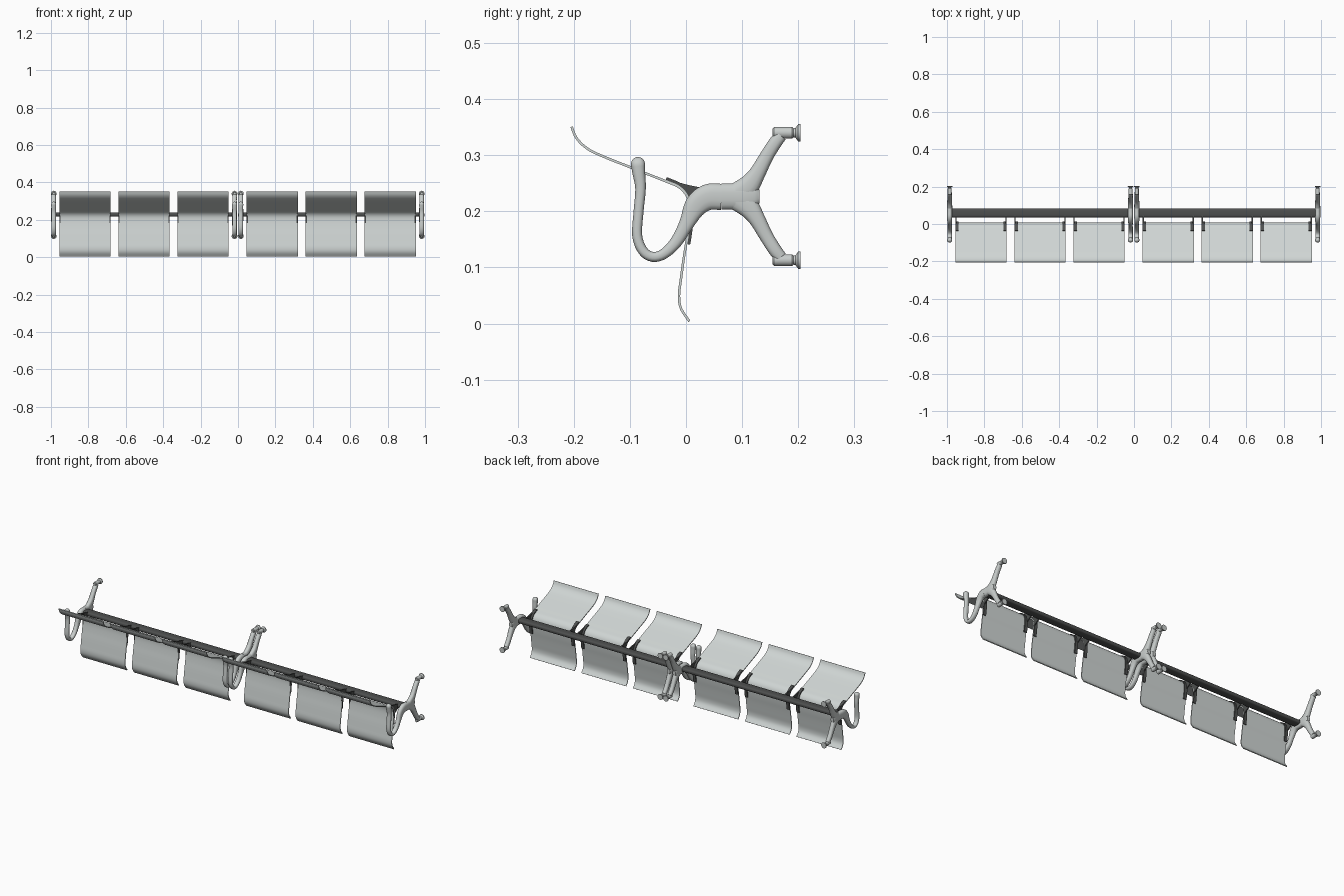
import bpy, bmesh, math
from mathutils import Vector

if "Cube" in bpy.data.objects:
    bpy.data.objects.remove(bpy.data.objects["Cube"])


def material(name, rgb):
    m = bpy.data.materials.new(name)
    m.diffuse_color = (*rgb, 1)
    m.use_nodes = True
    m.node_tree.nodes["Principled BSDF"].inputs["Base Color"].default_value = m.diffuse_color
    return m


SEAT = material("pale grey seat", (0.63, 0.67, 0.66))
METAL = material("light grey metal", (0.58, 0.61, 0.60))
DARK = material("dark grey beam", (0.075, 0.078, 0.077))


def finish(bm, name, mat):
    bmesh.ops.recalc_face_normals(bm, faces=bm.faces)
    me = bpy.data.meshes.new(name)
    bm.to_mesh(me)
    bm.free()
    me.materials.append(mat)
    ob = bpy.data.objects.new(name, me)
    bpy.context.collection.objects.link(ob)
    return ob


def smooth_path(pts, n=4):
    """Catmull-Rom interpolation of points of any dimension."""
    p = [Vector(q) for q in pts]
    p = [2 * p[0] - p[1]] + p + [2 * p[-1] - p[-2]]
    out = []
    for i in range(1, len(p) - 2):
        a, b, c, d = p[i - 1:i + 3]
        for k in range(n):
            t = k / n
            out.append(0.5 * (2 * b + (c - a) * t + (2 * a - 5 * b + 4 * c - d) * t * t
                              + (3 * b - a - 3 * c + d) * t ** 3))
    return out + [p[-2]]


def loft(name, rings, mat):
    bm = bmesh.new()
    vs = [[bm.verts.new(c) for c in r] for r in rings]
    n = len(vs[0])
    for a, b in zip(vs, vs[1:]):
        for i in range(n):
            bm.faces.new((a[i], a[(i + 1) % n], b[(i + 1) % n], b[i]))
    bm.faces.new(vs[0])
    bm.faces.new(vs[-1])
    return finish(bm, name, mat)


def oval(a, b, n=16, power=0.75):
    """Rounded-rectangle-like section."""
    out = []
    for i in range(n):
        t = 2 * math.pi * (i + 0.5) / n
        c, s = math.cos(t), math.sin(t)
        out.append((math.copysign(abs(c) ** power, c) * a, math.copysign(abs(s) ** power, s) * b))
    return out


def sweep(name, x, pts, mat, dome=False):
    """Tube in the y-z plane; points are (y, z, in-plane radius, x radius)."""
    path = smooth_path(pts)
    rings = []
    for i, p in enumerate(path):
        d = path[min(i + 1, len(path) - 1)] - path[max(i - 1, 0)]
        t = Vector((d[0], d[1])).normalized()
        rings.append((p[0], p[1], t, p[2], p[3]))
    if dome:
        y, z, t, r, w = rings[-1]
        for a in (30, 55, 80):
            s, c = math.sin(math.radians(a)), math.cos(math.radians(a))
            rings.append((y + t.x * r * s, z + t.y * r * s, t, r * c, w * c))
    return loft(name, [[(x + v, y - t.y * u, z + t.x * u) for u, v in oval(r, w)]
                       for y, z, t, r, w in rings], mat)


def prism(name, poly, x0, x1, mat):
    return loft(name, [[(x, y, z) for y, z in poly] for x in (x0, x1)], mat)


def sheet(pts, lo, hi, n=4):
    """Closed outline of a bent sheet, offset lo..hi to the left of the path."""
    path = smooth_path(pts, n)
    a, b = [], []
    for i, p in enumerate(path):
        t = (path[min(i + 1, len(path) - 1)] - path[max(i - 1, 0)]).normalized()
        nrm = Vector((-t.y, t.x))
        a.append(p + nrm * lo)
        b.append(p + nrm * hi)
    return [tuple(q) for q in a + b[::-1]]


# Seat sheet running from the upper lip round the corner to the lower lip
seat_path = [(-0.204, 0.351), (-0.196, 0.332), (-0.18, 0.315), (-0.155, 0.301),
             (-0.09, 0.275), (-0.037, 0.254), (-0.012, 0.243), (0.003, 0.225),
             (0.007, 0.2), (0.003, 0.16), (-0.003, 0.123), (-0.009, 0.08),
             (-0.0125, 0.05), (-0.009, 0.027), (0.006, 0.004)]
seat_outline = sheet(seat_path, -0.0022, 0.0022)
strap_outline = sheet(seat_path[5:10] + [(0.0, 0.142)], 0.0022, 0.0075)
rib_outline = [(-0.025, 0.255), (0.004, 0.247), (0.045, 0.239), (0.045, 0.217),
               (0.014, 0.198), (0.003, 0.145), (0.004, 0.2), (0.001, 0.226), (-0.012, 0.242)]

# Arm loop, hub half and legs of one end frame
arm = [(0.063, 0.226, 0.0235, 0.014), (0.038, 0.225, 0.0235, 0.014),
       (0.017, 0.209, 0.0205, 0.013), (0.001, 0.178, 0.0135, 0.012),
       (-0.018, 0.145, 0.011, 0.012), (-0.04, 0.124, 0.0095, 0.012),
       (-0.06, 0.119, 0.009, 0.012), (-0.077, 0.13, 0.009, 0.012),
       (-0.087, 0.157, 0.009, 0.012), (-0.0845, 0.2, 0.009, 0.012),
       (-0.081, 0.24, 0.0095, 0.012), (-0.084, 0.268, 0.0115, 0.013),
       (-0.0855, 0.284, 0.013, 0.0135)]
leg = [(0.09, 0.23, 0.021, 0.0135), (0.110, 0.244, 0.020, 0.0135), (0.126, 0.266, 0.015, 0.013),
       (0.143, 0.297, 0.0125, 0.012), (0.158, 0.321, 0.012, 0.012), (0.169, 0.335, 0.011, 0.011)]
foot = [(0.154, 0.007), (0.157, 0.0105), (0.189, 0.0105), (0.192, 0.008), (0.195, 0.0085),
        (0.2, 0.0155), (0.2045, 0.0155)]
ZC = 0.2265


def end_frame(x):
    sweep("armrest_loop", x, arm, METAL, dome=True)
    sweep("frame_hub", x, [(0.063, ZC, 0.0238, 0.014), (0.085, ZC, 0.0238, 0.014),
                           (0.105, ZC, 0.026, 0.0138), (0.122, ZC, 0.02, 0.012),
                           (0.131, ZC, 0.012, 0.009)], METAL)
    for s in (1, -1):
        sweep("leg", x, [(y, ZC + s * (z - ZC), r, w) for y, z, r, w in leg], METAL)
        zf = ZC + s * 0.1135
        loft("foot", [[(x + r * math.cos(k * math.pi / 10), y, zf + r * math.sin(k * math.pi / 10))
                       for k in range(20)] for y, r in foot], METAL)


# Two identical three-seat benches, end to end
for cx in (-0.502, 0.4985):
    for s in (-1, 1):
        end_frame(cx + s * 0.4835)
    prism("beam", [(0.059 + a, 0.228 + b) for a, b in oval(0.0235, 0.0115, 20, 0.6)],
          cx - 0.48, cx + 0.48, DARK)
    for k in (-1, 0, 1):
        sx = cx + k * 0.3155
        prism("seat", seat_outline, sx - 0.1365, sx + 0.1365, SEAT)
        # Straps and ribs holding both edges of the seat to the beam
        for s in (-1, 1):
            e = sx + s * 0.1365
            prism("seat_strap", strap_outline, e, e - s * 0.017, DARK)
            prism("seat_rib", rib_outline, e, e - s * 0.006, DARK)

bpy.ops.object.select_all(action='SELECT')
bpy.context.view_layer.objects.active = bpy.context.selected_objects[0]
bpy.ops.object.shade_smooth_by_angle(angle=math.radians(35))
